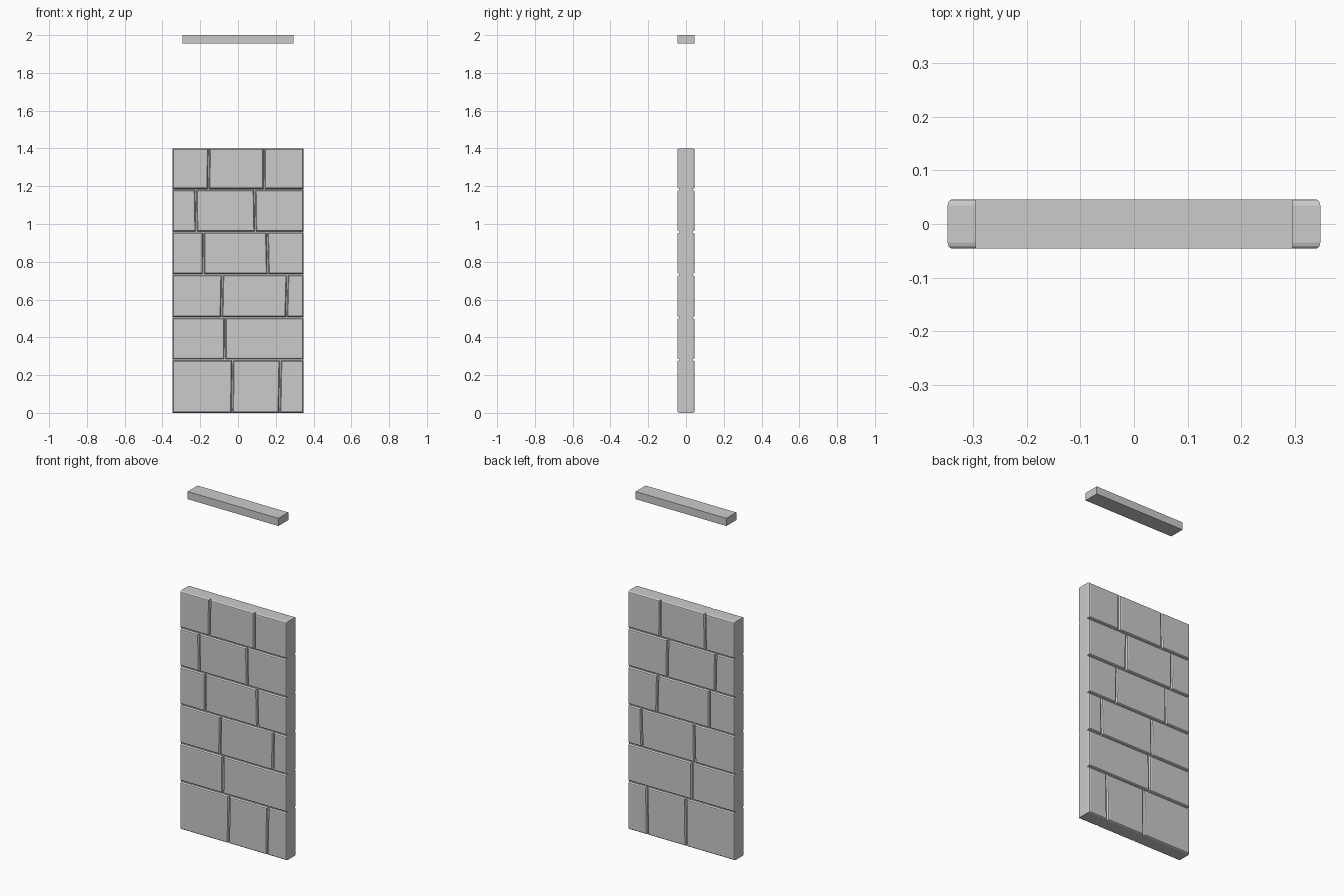
import bpy, bmesh, random

if "Cube" in bpy.data.objects:
    bpy.data.objects.remove(bpy.data.objects["Cube"])

random.seed(4)
HW, CORE, FACE = 0.347, 0.034, 0.046   # half width, core half depth, stone face half depth
GAP = 0.0035                           # half width of a mortar joint


def box(name, hx, hy, z0, z1):
    bm = bmesh.new()
    bmesh.ops.create_cube(bm, size=1)
    for v in bm.verts:
        v.co = (v.co.x * 2 * hx, v.co.y * 2 * hy, z0 + (v.co.z + 0.5) * (z1 - z0))
    return finish(name, bm)


def finish(name, bm):
    me = bpy.data.meshes.new(name)
    bm.to_mesh(me)
    bm.free()
    ob = bpy.data.objects.new(name, me)
    bpy.context.collection.objects.link(ob)
    return ob


def add_stone(bm, corners):
    # Rounded facing stone: stepped loops from the core out to the face
    signs = [(1, 1), (-1, 1), (-1, -1), (1, -1)]
    prev = None
    for inset, y in [(0, CORE), (0.002, 0.041), (0.0045, 0.0445), (0.009, FACE)]:
        loop = [bm.verts.new((x + sx * inset, -y, z + sz * inset))
                for (x, z), (sx, sz) in zip(corners, signs)]
        if prev:
            for i in range(4):
                j = (i + 1) % 4
                bm.faces.new((prev[i], prev[j], loop[j], loop[i]))
        prev = loop
    bm.faces.new(prev)


# Course heights and the vertical joints of each course, bottom to top
levels = [0, 0.281, 0.504, 0.732, 0.957, 1.183, 1.40]
joints = [[-0.03, 0.222], [-0.069], [-0.085, 0.259],
          [-0.183, 0.156], [-0.222, 0.09], [-0.155, 0.138]]

# Mortar core, flush with the wall's sides
box("wall_core", HW, CORE, 0, levels[-1])

# Courses of stones on the front, mirrored to the back
for r, cuts in enumerate(joints):
    z0 = levels[r] + (GAP if r else 0)
    z1 = levels[r + 1] - (GAP if r < 5 else 0)
    # Each joint leans very slightly
    edges = [(-HW, -HW)]
    for x in cuts:
        t = random.uniform(-0.003, 0.003)
        edges.append((x + t, x - t))
    edges.append((HW, HW))
    bm = bmesh.new()
    for i in range(len(edges) - 1):
        a = GAP if i else 0
        b = GAP if i < len(edges) - 2 else 0
        (l0, l1), (r0, r1) = edges[i], edges[i + 1]
        add_stone(bm, [(l0 + a, z0), (r0 - b, z0), (r1 - b, z1), (l1 + a, z1)])
    ob = finish(f"stone_course_{r + 1}", bm)
    m = ob.modifiers.new("mirror", 'MIRROR')
    m.use_axis = (False, True, False)
    m.use_mirror_merge = False

# Separate bar floating above the wall
box("top_bar", 0.295, FACE, 1.955, 2.0)
